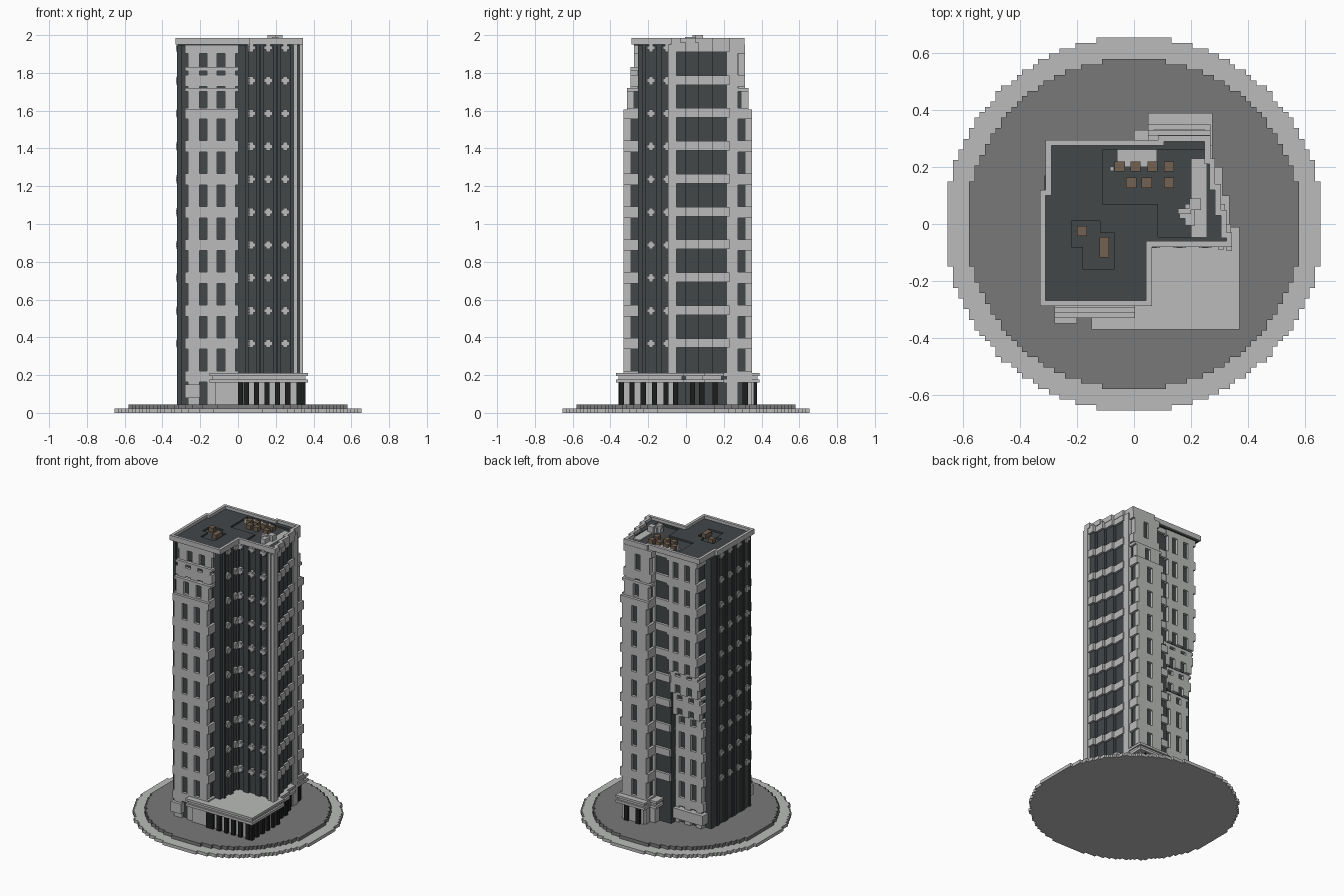
import bpy, bmesh, math

cube = bpy.data.objects.get("Cube")
if cube:
    bpy.data.objects.remove(cube, do_unlink=True)

V = 0.0187                                   # block unit
FLOORS = [0.367 + 0.174 * i for i in range(-1, 10)]


def material(name, r, g, b):
    m = bpy.data.materials.new(name)
    m.use_nodes = True
    m.diffuse_color = (r, g, b, 1)
    m.node_tree.nodes["Principled BSDF"].inputs["Base Color"].default_value = (r, g, b, 1)
    return m


LIGHT = material("light stone", 0.49, 0.5, 0.49)
SLATE = material("dark slate", 0.055, 0.063, 0.066)
GREY = material("paving grey", 0.19, 0.19, 0.19)
BLACK = material("black metal", 0.012, 0.013, 0.013)
BROWN = material("brown metal", 0.17, 0.12, 0.08)


def box(x0, x1, y0, y1, z0, z1):
    return [(x0, y0), (x1, y0), (x1, y1), (x0, y1)], z0, z1


def inset(poly, d):
    """Inset a counter-clockwise outline made of right angles."""
    out = []
    for i, (x, y) in enumerate(poly):
        px, py = poly[i - 1]
        nx, ny = poly[(i + 1) % len(poly)]
        for ax, ay in ((x - px, y - py), (nx - x, ny - y)):
            length = math.hypot(ax, ay)
            x, y = x - d * ay / length, y + d * ax / length
        out.append((x, y))
    return out


def finish(name, mat, bm):
    bmesh.ops.recalc_face_normals(bm, faces=bm.faces)
    mesh = bpy.data.meshes.new(name)
    bm.to_mesh(mesh)
    bm.free()
    mesh.materials.append(mat)
    obj = bpy.data.objects.new(name, mesh)
    bpy.context.collection.objects.link(obj)
    return obj


def part(name, mat, prisms):
    """One object from several upright prisms (outline, bottom, top)."""
    bm = bmesh.new()
    for poly, z0, z1 in prisms:
        low = [bm.verts.new((x, y, z0)) for x, y in poly]
        top = [bm.verts.new((x, y, z1)) for x, y in poly]
        bm.faces.new(low[::-1])
        bm.faces.new(top)
        for i in range(len(poly)):
            j = (i + 1) % len(poly)
            bm.faces.new((low[i], low[j], top[j], top[i]))
    return finish(name, mat, bm)


def ring(name, mat, poly, width, z0, z1):
    bm = bmesh.new()
    loops = [[bm.verts.new((x, y, z)) for x, y in p]
             for p, z in ((poly, z0), (poly, z1), (inset(poly, width), z1), (inset(poly, width), z0))]
    for a in range(4):
        p, q = loops[a], loops[(a + 1) % 4]
        for i in range(len(poly)):
            j = (i + 1) % len(poly)
            bm.faces.new((p[i], p[j], q[j], q[i]))
    return finish(name, mat, bm)


def stepped_disc(radius):
    right = []
    rows = round(radius / V)
    for j in range(-rows, rows):
        mid = (j + 0.5) * V
        w = round(math.sqrt(radius ** 2 - min(abs(mid), radius) ** 2) / V + 0.5) * V
        w = min(w, radius)
        right += [(w, j * V), (w, (j + 1) * V)]
    clean = [p for i, p in enumerate(right)
             if not (0 < i < len(right) - 1 and right[i - 1][0] == p[0] == right[i + 1][0])]
    clean = [p for i, p in enumerate(clean) if i == 0 or p != clean[i - 1]]
    return clean + [(-x, y) for x, y in reversed(clean)]


# Round stepped plaza
part("plaza_edge", LIGHT, [(stepped_disc(0.655), 0, 0.022)])
part("plaza_paving", GREY, [(stepped_disc(0.58), 0.022, 0.045)])

# Dark tower core with a stepped east side
STAIRS = [(0.325, -0.06), (0.325, 0), (0.305, 0), (0.305, 0.07),
          (0.287, 0.07), (0.287, 0.14), (0.268, 0.14), (0.268, 0.23)]
CORE = [(-0.315, -0.255), (0.04, -0.255), (0.04, -0.06)] + STAIRS + [
    (0.25, 0.23), (0.25, 0.28), (0.07, 0.28), (0.07, 0.25),
    (-0.06, 0.25), (-0.06, 0.17), (-0.315, 0.17)]
part("tower_core", SLATE, [(CORE, 0.04, 1.945)])

# Floor bands on the east side and in the rear recess
BAND = [(0.2, -0.06)] + [(x + 0.015, y) for x, y in STAIRS] + [(0.2, 0.23)]
part("east_floor_bands", LIGHT, [(BAND, z - 0.022, z + 0.028) for z in FLOORS[1:]])
part("rear_floor_bands", LIGHT, [box(-0.06, 0.08, 0.2, 0.268, z - 0.022, z + 0.028)
                                 for z in FLOORS[1:]])


def window_block(name, x0, x1, inner, steps, columns):
    """Stone bay with window columns, its face y changing with height."""
    glass, stone = [], []
    edges = [x0 + 0.015]
    for c in columns:
        edges += [c - 0.02, c + 0.02]
    edges.append(x1 - 0.015)
    for z0, z1, face in steps:
        s = -1 if face < 0 else 1

        def slab(a, b, near, far, lo, hi):
            return box(a, b, min(near, far), max(near, far), lo, hi)

        glass.append(slab(x0 + V, x1 - V, face - s * V, inner, z0, z1))
        for a, b in zip(edges[::2], edges[1::2]):
            stone.append(slab(a, b, face, face - s * 0.035, z0, z1))
        stone.append(slab(x0, x1, inner + s * V, inner, z0, z1))
        for z in FLOORS:
            lo, hi = max(z - 0.03, z0), min(z + 0.03, z1)
            if hi > lo:
                stone.append(slab(x0, x1, face, inner, lo, hi))
        stone.append(slab(x0, x1, face, inner, z1 - V, z1))
    part(name + "_glass", SLATE, glass)
    part(name + "_stone", LIGHT, stone)


window_block("front_bay", -0.28, 0.003, -0.235,
             [(0.04, 1.605, -0.33), (1.605, 1.72, -0.312),
              (1.72, 1.83, -0.293), (1.83, 1.95, -0.275)], [-0.185, -0.09])
window_block("rear_bay", -0.28, -0.04, 0.13,
             [(0.04, 0.81, 0.205), (0.81, 0.97, 0.23),
              (0.97, 1.13, 0.252), (1.13, 1.95, 0.275)], [-0.2, -0.11])
window_block("rear_corner_bay", 0.05, 0.268, 0.255,
             [(0.04, 1.605, 0.35), (1.605, 1.72, 0.33), (1.72, 1.95, 0.312)], [0.16])
part("rear_corner_pier", LIGHT, [box(0.2, 0.275, 0.217, 0.275, 0.04, 1.95)])

# Twin posts at the south-east corner
part("corner_posts", LIGHT, [box(0.295, 0.316, -0.09, -0.05, 0.04, 1.95),
                             box(0.325, 0.345, -0.095, -0.05, 0.04, 1.95)])


# Cross-shaped ornaments and ribs on the dark walls
def wall_details(name, place, columns):
    crosses, ribs = [], []
    for c in columns:
        for z in FLOORS[1:]:
            crosses += [box(*place(c - 0.022, c + 0.022, 0.024), z - 0.01, z + 0.01),
                        box(*place(c - 0.011, c + 0.011, 0.022), z - 0.022, z + 0.022)]
        for side in (-1, 1):
            m = c + side * 0.035
            ribs.append(box(*place(m - 0.009, m + 0.009, 0.015), 0.04, 1.945))
    part(name + "_crosses", LIGHT, crosses)
    part(name + "_ribs", SLATE, ribs)


wall_details("south_wall", lambda a, b, d: (a, b, -0.06 - d, -0.05), [0.07, 0.16, 0.25])
wall_details("court_wall", lambda a, b, d: (0.03, 0.04 + d, a, b), [-0.185, -0.1])
wall_details("west_wall", lambda a, b, d: (-0.315 - d / 2, -0.3, a, b),
             [-0.22, -0.125, -0.03, 0.065])

# Podium with layered roof slab, stone wall and black posts
PODIUM = [(-0.15, -0.37), (0.37, -0.37), (0.37, -0.01), (0.335, -0.01), (0.335, 0.1),
          (0.31, 0.1), (0.31, 0.2), (0.275, 0.2), (0.275, 0.39), (0.05, 0.39),
          (0.05, 0.33), (0, 0.33), (0, -0.2), (-0.15, -0.2)]
part("podium_roof", LIGHT, [(PODIUM, 0.16, 0.178), (inset(PODIUM, 0.012), 0.178, 0.196),
                            (PODIUM, 0.196, 0.212)])
part("podium_wall", LIGHT, [(inset(PODIUM, 0.03), 0.04, 0.16)])
posts = [box(x, x + 0.027, -0.358, -0.32, 0.045, 0.16)
         for x in (0, 0.03, 0.085, 0.14, 0.195, 0.25, 0.31)]
posts += [box(0.32, 0.358, y, y + 0.027, 0.045, 0.16)
          for y in (-0.355, -0.3, -0.24, -0.18, -0.12, -0.07)]
posts += [box(0.25, x, y, y + 0.027, 0.045, 0.16)
          for x, y in ((0.32, 0.02), (0.32, 0.07), (0.295, 0.14), (0.262, 0.23), (0.262, 0.3))]
posts += [box(x, x + 0.03, 0.32, 0.375, 0.045, 0.16) for x in (0.1, 0.19)]
part("podium_posts", BLACK, posts)
part("base_ledges", LIGHT, [box(-0.28, -0.2, -0.35, -0.3, 0.08, 0.15),
                            box(-0.29, -0.04, 0.15, 0.23, 0.08, 0.15)])

# Roof slab with sunken pits and a stone parapet
ROOF = [(-0.33, -0.288), (0.063, -0.288), (0.063, -0.08), (0.345, -0.08), (0.345, -0.03),
        (0.325, -0.03), (0.325, 0.05), (0.305, 0.05), (0.305, 0.14), (0.285, 0.14),
        (0.285, 0.23), (0.268, 0.23), (0.268, 0.31), (0.085, 0.31), (0.085, 0.295),
        (-0.31, 0.295), (-0.31, 0.12), (-0.33, 0.12)]
roof = part("roof_deck", SLATE, [(inset(ROOF, 0.012), 1.945, 1.965)])
ring("parapet", LIGHT, ROOF, 0.02, 1.95, 1.985)
PIT_A = [(-0.11, 0.07), (0.085, 0.07), (0.085, -0.045), (0.255, -0.045), (0.255, 0.26), (-0.11, 0.26)]
PIT_B = [(-0.22, -0.08), (-0.18, -0.08), (-0.18, -0.16), (-0.07, -0.16), (-0.07, -0.03),
         (-0.12, -0.03), (-0.12, 0.01), (-0.22, 0.01)]
cutter = part("pit_cutter", SLATE, [(p, 1.953, 2.0) for p in (PIT_A, PIT_B)])
cutter.hide_render = True
cutter.hide_viewport = True
cut = roof.modifiers.new("pits", 'BOOLEAN')
cut.operation = 'DIFFERENCE'
cut.object = cutter
cut.solver = 'EXACT'

# Rooftop machinery
spots = [(x, 0.202) for x in (-0.05, 0.005, 0.065, 0.123)]
spots += [(x, 0.145) for x in (-0.01, 0.045, 0.123)] + [(-0.183, -0.025)]
units = [box(x - 0.018, x + 0.018, y - 0.018, y + 0.018, 1.95, 1.982) for x, y in spots]
units.append(box(-0.122, -0.088, -0.117, -0.045, 1.95, 1.982))
part("roof_units", BROWN, units)
part("roof_mast", LIGHT, [box(0.16, 0.215, 0.02, 0.055, 1.95, 1.985),
                          box(0.18, 0.215, -0.005, 0.07, 1.95, 1.99),
                          box(0.195, 0.235, 0.05, 0.09, 1.95, 2.0),
                          box(0.155, 0.2, 0.035, 0.055, 1.985, 2.0),
                          box(-0.085, -0.07, 0.187, 0.202, 1.95, 1.982)])
